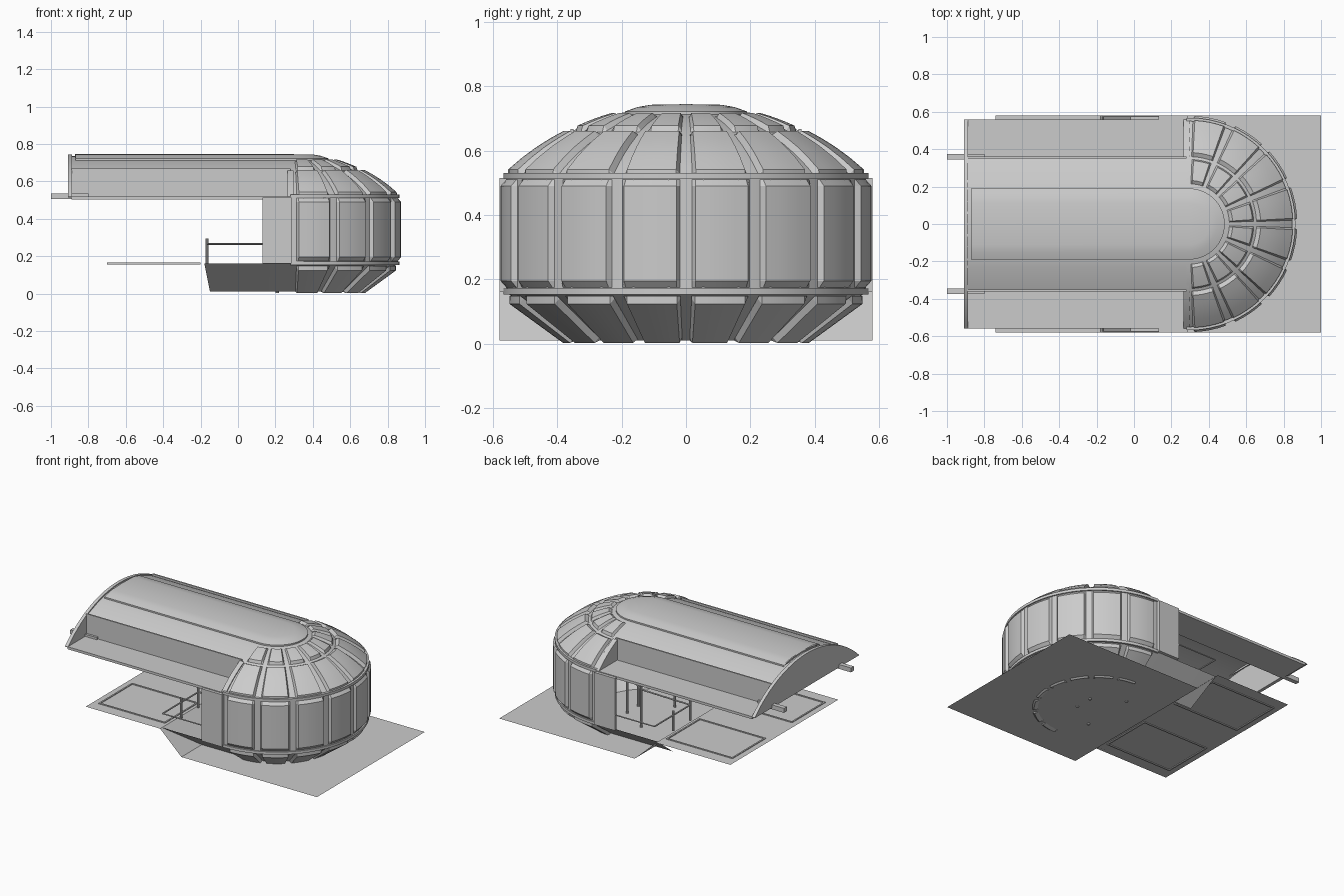
import bpy, bmesh, math
from mathutils import Vector

cube = bpy.data.objects.get("Cube")
if cube:
    bpy.data.objects.remove(cube)

grey = bpy.data.materials.new("light grey")
grey.use_nodes = True
grey.diffuse_color = (0.6, 0.6, 0.6, 1)
grey.node_tree.nodes["Principled BSDF"].inputs["Base Color"].default_value = (0.6, 0.6, 0.6, 1)

CX = 0.295          # centre of the round end
RAD = 0.56          # half width of the building
ARC = 0.81          # curvature of the roof
TOP = 0.735


def roof_z(r):
    return TOP - ARC + math.sqrt(ARC * ARC - r * r)


def finish(name, bm, weld=True):
    if weld:
        bmesh.ops.remove_doubles(bm, verts=bm.verts, dist=0.0001)
    mesh = bpy.data.meshes.new(name)
    bm.to_mesh(mesh)
    bm.free()
    mesh.materials.append(grey)
    obj = bpy.data.objects.new(name, mesh)
    bpy.context.collection.objects.link(obj)
    bpy.ops.object.select_all(action='DESELECT')
    obj.select_set(True)
    bpy.context.view_layer.objects.active = obj
    bpy.ops.object.shade_smooth_by_angle(angle=math.radians(25))
    return obj


def add_grid(bm, rows):
    """Skin a rectangular grid of points; returns faces."""
    vs = [[bm.verts.new(p) for p in row] for row in rows]
    faces = []
    for a, b in zip(vs, vs[1:]):
        for j in range(len(a) - 1):
            faces.append(bm.faces.new((a[j], b[j], b[j + 1], a[j + 1])))
    return faces


def polar(r, a, z):
    return Vector((CX + r * math.cos(a), r * math.sin(a), z))


def sweep_u(name, profile, starts):
    """Sweep a (radius, height) profile, low to high, along a U path."""
    steps = 32
    rows = [[Vector((x, -r, z)) for (r, z), x in zip(profile, starts)]]
    for i in range(steps + 1):
        a = math.pi * (i / steps - 0.5)
        rows.append([polar(r, a, z) for r, z in profile])
    rows.append([Vector((x, r, z)) for (r, z), x in zip(profile, starts)])
    bm = bmesh.new()
    add_grid(bm, rows)
    return finish(name, bm)


def panels(name, profile, height, half_deg=9.4, edge=0.06):
    """Eight raised, bevelled panels around the round end."""
    (r0, z0), (r1, z1) = profile[0], profile[-1]
    n = Vector((z1 - z0, r0 - r1)).normalized() * height

    def at(t):
        s = t * (len(profile) - 1)
        k = min(int(s), len(profile) - 2)
        return Vector(profile[k]).lerp(Vector(profile[k + 1]), s - k)

    inner = [edge + (1 - 2 * edge) * k / 4 for k in range(5)]
    ts = [0] + inner + [1]
    bm = bmesh.new()
    for k in range(8):
        mid = math.radians(-78.75 + 22.5 * k)
        rows = []
        for u in ts:
            a = mid + math.radians(half_deg) * (2 * u - 1)
            row = []
            for t in ts:
                p = at(t)
                if 0 < u < 1 and 0 < t < 1:
                    p = p + n
                row.append(polar(p.x, a, p.y))
            rows.append(row)
        add_grid(bm, rows)
    return finish(name, bm)


def prism(name, outline, x0, x1):
    """Extrude a closed (y, z) outline along x."""
    bm = bmesh.new()
    a = [bm.verts.new((x0, y, z)) for y, z in outline]
    b = [bm.verts.new((x1, y, z)) for y, z in outline]
    bm.faces.new(a)
    bm.faces.new(b)
    for i in range(len(a)):
        j = (i + 1) % len(a)
        bm.faces.new((a[i], a[j], b[j], b[i]))
    bmesh.ops.recalc_face_normals(bm, faces=bm.faces)
    return finish(name, bm)


def box(name, x0, x1, y0, y1, z0, z1):
    return prism(name, [(y0, z0), (y1, z0), (y1, z1), (y0, z1)], x0, x1)


def sheet(name, x0, z0, x1, z1, half=0.58):
    bm = bmesh.new()
    add_grid(bm, [[(x0, -half, z0), (x0, half, z0)], [(x1, -half, z1), (x1, half, z1)]])
    return finish(name, bm)


def rod(name, p, q, radius=0.006):
    p, q = Vector(p), Vector(q)
    bm = bmesh.new()
    bmesh.ops.create_cone(bm, cap_ends=True, segments=10, radius1=radius,
                          radius2=radius, depth=(q - p).length)
    obj = finish(name, bm)
    obj.location = (p + q) / 2
    obj.rotation_euler = (q - p).to_track_quat('Z', 'Y').to_euler()
    return obj


# Ground: lower yard, slope and upper terrace
sheet("lower_yard", -0.02, 0.01, 1, 0.01)
sheet("yard_slope", -0.18, 0.16, -0.02, 0.01)
sheet("upper_terrace", -0.74, 0.16, -0.18, 0.16)

# Round end: tapered base, wall, rims and dome
sweep_u("tapered_base", [(0.36, 0.01), (RAD, 0.16)], [-0.15, -0.18])
sweep_u("round_wall", [(RAD, 0.16), (RAD, 0.52)], [0.13, 0.13])
for label, z in (("lower_rim", 0.153), ("upper_rim", 0.512)):
    sweep_u(label, [(0.555, z), (0.568, z), (0.568, z + 0.018), (0.55, z + 0.018)], [0.28] * 4)
radii = [RAD * (1 - k / 12) for k in range(13)]
sweep_u("dome_roof", [(r, roof_z(r)) for r in radii], [0.28] * 13)

# Raised panels in four tiers
panels("base_panels", [(0.36, 0.01), (0.55, 0.148)], 0.02)
panels("wall_panels", [(RAD, 0.175), (RAD, 0.51)], 0.018)
panels("lower_dome_panels", [(r, roof_z(r)) for r in (0.555, 0.505, 0.455, 0.405, 0.36)], 0.02, 9.2)
panels("upper_dome_panels", [(r, roof_z(r)) for r in (0.345, 0.3, 0.26, 0.215)], 0.016, 8.8, 0.09)

# Long barrel roof with recessed windows
xs = [-0.89]
for k in range(5):
    xs += [-0.86 + 0.2325 * k, -0.685 + 0.2325 * k]
xs.append(0.295)
side = [0.36, 0.33, 0.235, 0.19, 0.12, 0.06]
ys = [-y for y in side] + [0] + side[::-1]
bm = bmesh.new()
faces = add_grid(bm, [[Vector((x, y, roof_z(y))) for y in ys] for x in xs])
cols = len(ys) - 1
windows = [f for i, f in enumerate(faces)
           if (i // cols) % 2 == 1 and (i % cols) in (1, cols - 2)]
bmesh.ops.inset_individual(bm, faces=windows, thickness=0.016, depth=-0.016)
finish("barrel_roof", bm)

# Raised ridge along the roof
sweep_u("roof_ridge", [(0.19, roof_z(0.19)), (0.19, roof_z(0.19) + 0.01),
                       (0.15, 0.736), (0.11, 0.743), (0, 0.745)], [-0.87] * 5)
sheet_y = [0.19, 0.11, 0]
prism("ridge_end", [(-y, roof_z(y) + 0.01) for y in sheet_y] +
      [(y, roof_z(y) + 0.01) for y in sheet_y[1::-1]], -0.872, -0.868)

# Arched end wall of the roof
arch = [(RAD * k / 14, roof_z(RAD * k / 14) + 0.008) for k in range(-14, 15)]
prism("roof_end_wall", arch + [(RAD, 0.515), (-RAD, 0.515)], -0.91, -0.888)

for s, tag in ((-1, "right"), (1, "left")):
    # Roof side: upright wall, ledge, shoulder against the dome, beam
    box("roof_side_wall_" + tag, -0.89, 0.28, s * 0.35, s * 0.36, 0.51, 0.668)
    box("roof_ledge_" + tag, -0.89, 0.28, s * 0.35, s * RAD, 0.503, 0.52)
    shoulder = [(s * y, roof_z(y) + 0.008) for y in (0.36, 0.41, 0.46, 0.51, RAD)]
    prism("dome_shoulder_" + tag, shoulder + [(s * RAD, 0.51), (s * 0.36, 0.51)], 0.265, 0.298)
    box("roof_beam_" + tag, -1, -0.8, s * 0.345, s * 0.375, 0.505, 0.535)
    box("straight_wall_" + tag, 0.13, 0.285, s * 0.56, s * 0.58, 0.16, 0.515)

    # Frame lying on the terrace
    for y in (0.14, 0.49):
        box("terrace_frame_long_" + tag, -0.7, -0.2, s * y, s * (y + 0.01), 0.155, 0.165)
    for x in (-0.7, -0.21):
        box("terrace_frame_short_" + tag, x, x + 0.01, s * 0.14, s * 0.5, 0.155, 0.165)

    # Railing and interior columns
    for y in (0.19, 0.375):
        rod("rail_post_" + tag, (-0.165, s * y, 0.16), (-0.165, s * y, 0.295), 0.008)
    rod("rail_cross_" + tag, (-0.165, s * 0.19, 0.265), (-0.165, s * 0.575, 0.265), 0.005)
    rod("rail_outer_" + tag, (-0.165, s * 0.575, 0.265), (0.13, s * 0.575, 0.265), 0.004)
    rod("rail_inner_" + tag, (-0.165, s * 0.19, 0.265), (0.21, s * 0.18, 0.265), 0.005)
    rod("rail_bend_" + tag, (0.21, s * 0.18, 0.265), (0.4, s * 0.06, 0.265), 0.005)
    for x, y in ((0.21, 0.18), (0.4, 0.06)):
        rod("column_" + tag, (x, s * y, 0.002), (x, s * y, 0.7), 0.009)
